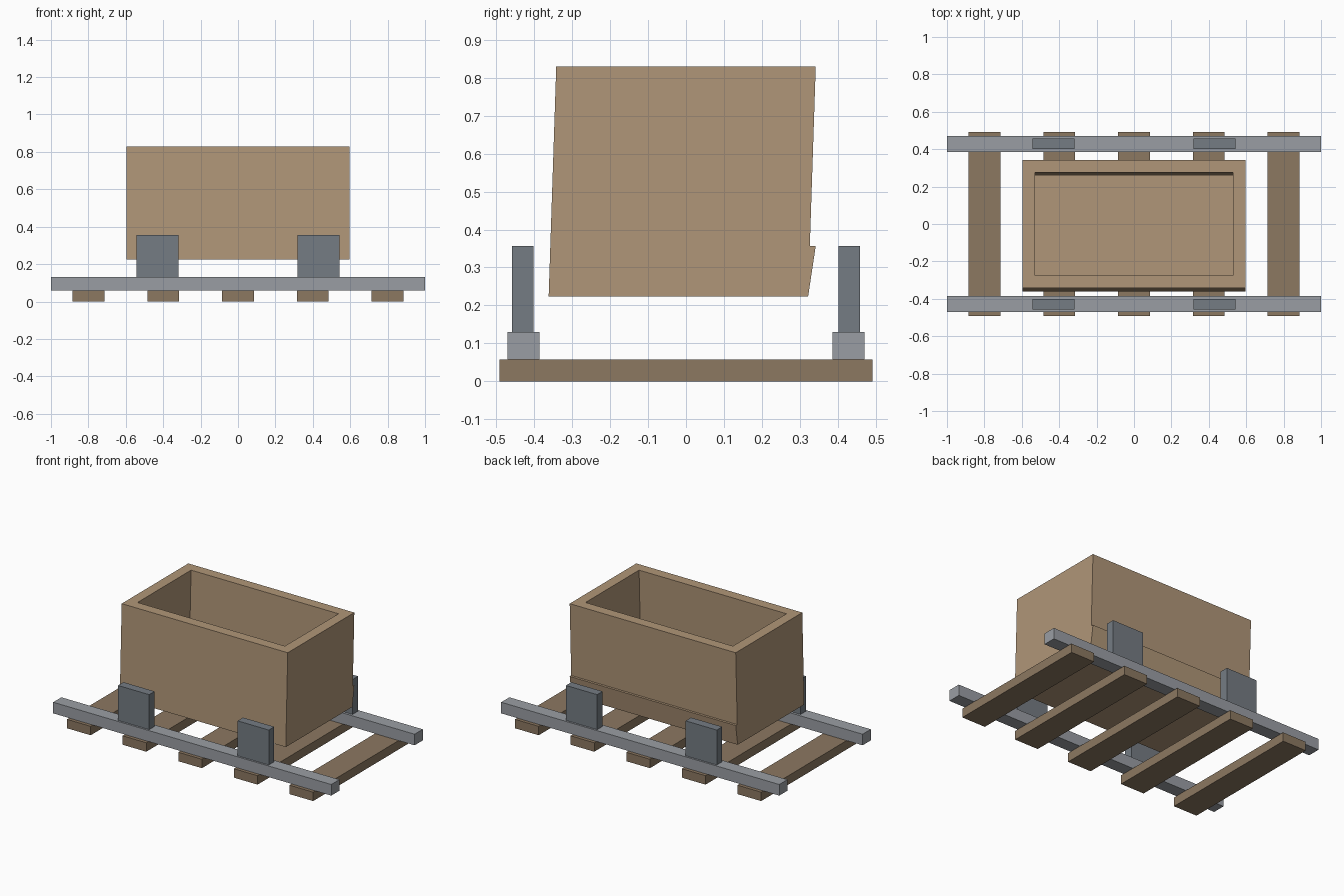
import bpy
import bmesh

default = bpy.data.objects.get("Cube")
if default:
    bpy.data.objects.remove(default, do_unlink=True)


def material(name, srgb):
    color = [(c / 255 / 12.92 if c < 11 else ((c / 255 + 0.055) / 1.055) ** 2.4) for c in srgb] + [1]
    mat = bpy.data.materials.new(name)
    mat.use_nodes = True
    mat.diffuse_color = color
    mat.node_tree.nodes["Principled BSDF"].inputs["Base Color"].default_value = color
    return mat


crate_wood = material("light wood", (176, 150, 120))
tie_wood = material("dark wood", (140, 120, 97))
rail_steel = material("light steel", (154, 158, 164))
post_steel = material("dark steel", (117, 124, 131))


def finish(name, bm, mat):
    bmesh.ops.recalc_face_normals(bm, faces=bm.faces)
    mesh = bpy.data.meshes.new(name)
    bm.to_mesh(mesh)
    bm.free()
    mesh.materials.append(mat)
    obj = bpy.data.objects.new(name, mesh)
    bpy.context.collection.objects.link(obj)
    return obj


def block(name, x, y, z, mat, lean=0.0):
    """Box spanning the given ranges; the bottom is shifted along y by lean."""
    bm = bmesh.new()
    for v in bmesh.ops.create_cube(bm, size=1)["verts"]:
        low = v.co.z < 0
        v.co = [r[0] if c < 0 else r[1] for c, r in zip(v.co, (x, y, z))]
        v.co.y += lean if low else 0
    return finish(name, bm, mat)


# Track: five ties under two rails
TIE_TOP, RAIL_TOP, FLOOR_TOP = 0.058, 0.13, 0.357
for i in range(5):
    cx = (i - 2) * 0.4
    block(f"tie_{i + 1}", (cx - 0.085, cx + 0.085), (-0.492, 0.492), (0, TIE_TOP), tie_wood)

for side, sy in (("front", -1), ("back", 1)):
    cy = sy * 0.428
    block(f"{side}_rail", (-1, 1), (cy - 0.042, cy + 0.042), (TIE_TOP, RAIL_TOP), rail_steel)
    # Upright plates standing on the rail
    for end, sx in (("right", -1), ("left", 1)):
        cx, py = sx * 0.43, sy * 0.43
        block(f"{side}_{end}_plate", (cx - 0.112, cx + 0.112), (py - 0.028, py + 0.028),
              (RAIL_TOP, FLOOR_TOP), post_steel)

# Crate walls: an open rectangular tube, leaning along y
BOTTOM, TOP, LEAN = 0.224, 0.83, -0.02
bm = bmesh.new()
rings = {}
for key, hx, hy in (("outer", 0.597, 0.342), ("inner", 0.53, 0.275)):
    for z, shift in ((BOTTOM, LEAN), (TOP, 0)):
        rings[key, z] = [bm.verts.new((sx * hx, sy * hy + shift, z))
                         for sx, sy in ((-1, -1), (1, -1), (1, 1), (-1, 1))]
bands = [(("outer", BOTTOM), ("outer", TOP)), (("outer", TOP), ("inner", TOP)),
         (("inner", TOP), ("inner", BOTTOM)), (("inner", BOTTOM), ("outer", BOTTOM))]
for a, b in bands:
    for i in range(4):
        j = (i + 1) % 4
        bm.faces.new((rings[a][i], rings[a][j], rings[b][j], rings[b][i]))
finish("crate_walls", bm, crate_wood)

# Crate floor: a thick slab leaning more steeply, so its back edge juts out
block("crate_floor", (-0.597, 0.597), (-0.342, 0.342), (BOTTOM, FLOOR_TOP), crate_wood, LEAN)
